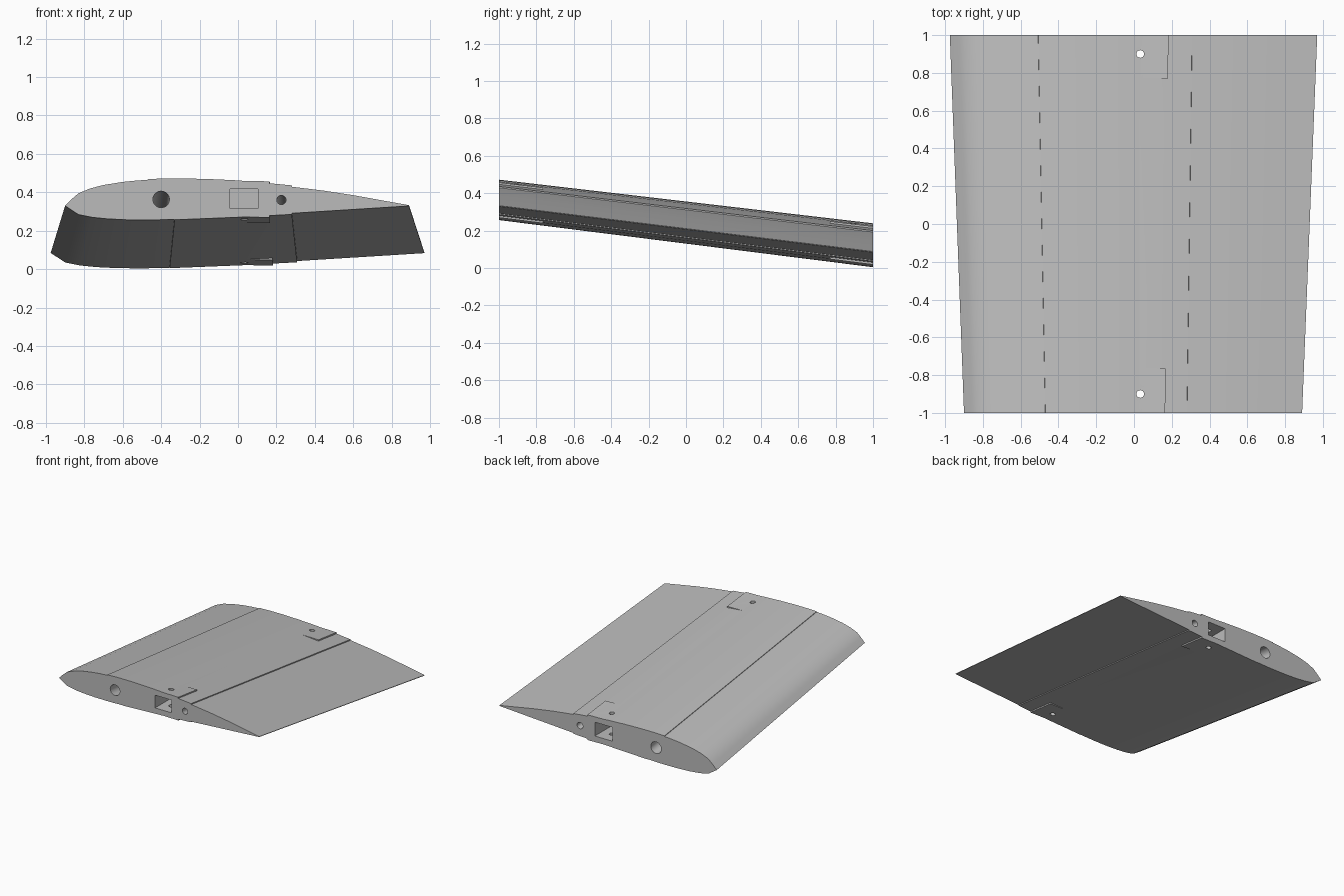
import bpy
import bmesh
import math

cube = bpy.data.objects.get("Cube")
if cube:
    bpy.data.objects.remove(cube, do_unlink=True)

grey = bpy.data.materials.new("light_grey")
grey.use_nodes = True
grey.diffuse_color = (0.5, 0.5, 0.5, 1)
grey.node_tree.nodes["Principled BSDF"].inputs["Base Color"].default_value = (0.5, 0.5, 0.5, 1)

GROWTH = 1.0866  # chord ratio of the wide end to the narrow end


def station(x, z, y):
    """Carry a narrow-end profile point to span position y (taper and slope)."""
    t = (y + 1) / 2
    wide_x = -0.975 + (x + 0.90) * GROWTH
    wide_z = 0.003 + (z - 0.255) * GROWTH
    return (x + (wide_x - x) * t, y, z + (wide_z - z) * t)


def loft(name, profile, y0, y1, ref=None):
    """Solid between two spans; ref keeps the section straight from that span."""
    bm = bmesh.new()
    rings = []
    for y in (y0, y1):
        ring = []
        for x, z in profile:
            px, py, pz = station(x, z, y if ref is None else ref)
            ring.append(bm.verts.new((px, y, pz)))
        rings.append(ring)
    n = len(profile)
    for i in range(n):
        j = (i + 1) % n
        bm.faces.new((rings[0][i], rings[0][j], rings[1][j], rings[1][i]))
    bm.faces.new(rings[0])
    bm.faces.new(rings[1])
    bmesh.ops.recalc_face_normals(bm, faces=bm.faces)
    mesh = bpy.data.meshes.new(name)
    bm.to_mesh(mesh)
    bm.free()
    mesh.materials.append(grey)
    obj = bpy.data.objects.new(name, mesh)
    bpy.context.collection.objects.link(obj)
    return obj


def circle(cx, cz, r, n=32):
    return [(cx + r * math.cos(math.tau * i / n), cz + r * math.sin(math.tau * i / n))
            for i in range(n)]


def combine(target, tool, operation):
    tool.hide_render = True
    mod = target.modifiers.new(tool.name, "BOOLEAN")
    mod.object = tool
    mod.operation = operation
    mod.solver = "EXACT"
    bpy.context.view_layer.objects.active = target
    bpy.ops.object.modifier_apply(modifier=mod.name)
    bpy.data.objects.remove(tool, do_unlink=True)


# Wing panel: airfoil with small steps where the skin sheets end
upper = [(-0.90, 0.33), (-0.865, 0.365), (-0.83, 0.395), (-0.77, 0.42), (-0.70, 0.438),
         (-0.60, 0.454), (-0.53, 0.461), (-0.47, 0.465), (-0.469, 0.469), (-0.38, 0.472),
         (-0.28, 0.472), (-0.15, 0.469), (0.0, 0.462), (0.165, 0.447), (0.28, 0.436),
         (0.281, 0.429), (0.45, 0.408), (0.60, 0.385), (0.75, 0.358), (0.89, 0.333)]
lower = [(0.89, 0.329), (0.281, 0.291), (0.28, 0.285), (0.165, 0.279), (0.02, 0.271),
         (-0.33, 0.257), (-0.331, 0.259), (-0.45, 0.256), (-0.58, 0.257), (-0.68, 0.262),
         (-0.76, 0.270), (-0.83, 0.284)]
wing = loft("wing_panel", upper + lower, -1, 1)

# Raised reinforcing pads at both ends
pad = [(0.02, 0.4595), (0.165, 0.457), (0.165, 0.269), (0.02, 0.272)]
for name, y0, y1 in (("front_pad", -1, -0.765), ("back_pad", 0.77, 1)):
    combine(wing, loft(name, pad, y0, y1), "UNION")

# Round spar tunnels running the full span
for name, cx, cz, r in (("spar_tunnel", -0.40, 0.363, 0.043), ("pin_tunnel", 0.226, 0.36, 0.024)):
    combine(wing, loft(name, circle(cx, cz, r), -1.1, 1.1), "DIFFERENCE")

# Joiner pockets and vertical bolt holes at each end
pocket = [(-0.042, 0.315), (0.104, 0.315), (0.104, 0.418), (-0.042, 0.418)]
for side in (-1, 1):
    combine(wing, loft("joiner_pocket", pocket, side * 1.1, side * 0.77, ref=side), "DIFFERENCE")
    bpy.ops.mesh.primitive_cylinder_add(vertices=24, radius=0.02, depth=1.2,
                                        location=(0.033, side * 0.9, 0.25))
    bolt = bpy.context.object
    bolt.name = "bolt_hole"
    bolt.data.materials.append(grey)
    combine(wing, bolt, "DIFFERENCE")

bpy.ops.object.select_all(action="DESELECT")
wing.select_set(True)
bpy.context.view_layer.objects.active = wing
bpy.ops.object.shade_smooth_by_angle(angle=math.radians(30))
